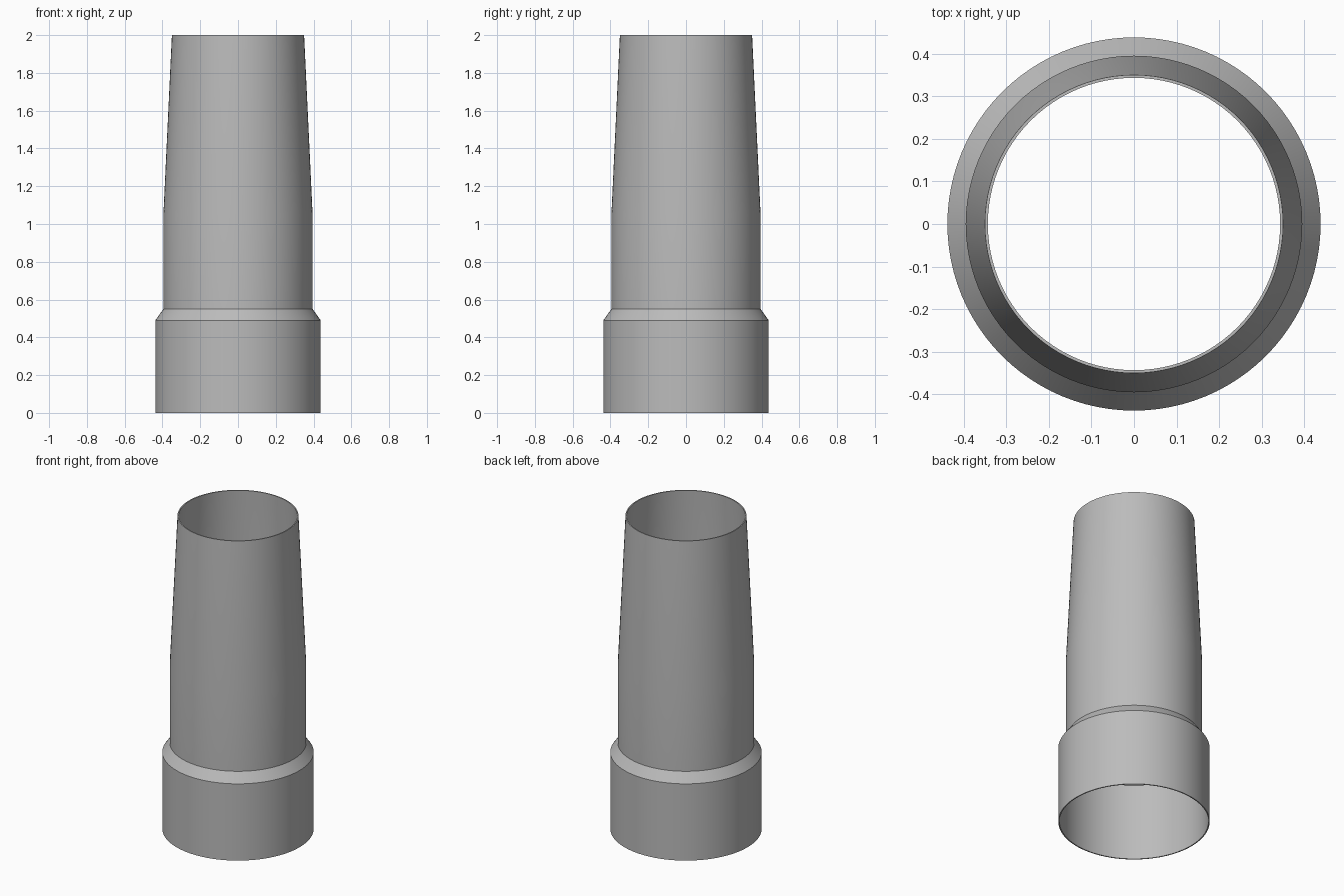
import bpy
import bmesh
import math

cube = bpy.data.objects.get("Cube")
if cube:
    bpy.data.objects.remove(cube, do_unlink=True)

SEGMENTS = 96
WALL = 0.007

grey = bpy.data.materials.new("plain grey")
grey.use_nodes = True
colour = (0.5, 0.5, 0.5, 1)
grey.diffuse_color = colour
grey.node_tree.nodes["Principled BSDF"].inputs["Base Color"].default_value = colour


def lathe(name, profile, material):
    """Spin a closed (radius, height) outline around the z axis."""
    bm = bmesh.new()
    rings = []
    for i in range(SEGMENTS):
        a = math.tau * i / SEGMENTS
        rings.append([bm.verts.new((r * math.cos(a), r * math.sin(a), z))
                      for r, z in profile])
    n = len(profile)
    for i in range(SEGMENTS):
        here, ahead = rings[i], rings[(i + 1) % SEGMENTS]
        for j in range(n):
            k = (j + 1) % n
            bm.faces.new((here[j], ahead[j], ahead[k], here[k]))
    bmesh.ops.recalc_face_normals(bm, faces=bm.faces)
    mesh = bpy.data.meshes.new(name)
    bm.to_mesh(mesh)
    bm.free()
    mesh.materials.append(material)
    obj = bpy.data.objects.new(name, mesh)
    bpy.context.collection.objects.link(obj)
    bpy.ops.object.select_all(action="DESELECT")
    obj.select_set(True)
    bpy.context.view_layer.objects.active = obj
    bpy.ops.object.shade_smooth_by_angle(angle=math.radians(25))
    return obj


# Outer wall: wide socket, sloped shoulder, straight barrel, tapered spout
outer = [(0.438, 0), (0.438, 0.49), (0.395, 0.55), (0.395, 1.05), (0.35, 2)]
# Inner wall follows the outer one at a constant thickness
inner = [(r - WALL, z) for r, z in reversed(outer)]
lathe("tapered_pipe_sleeve", outer + inner, grey)
